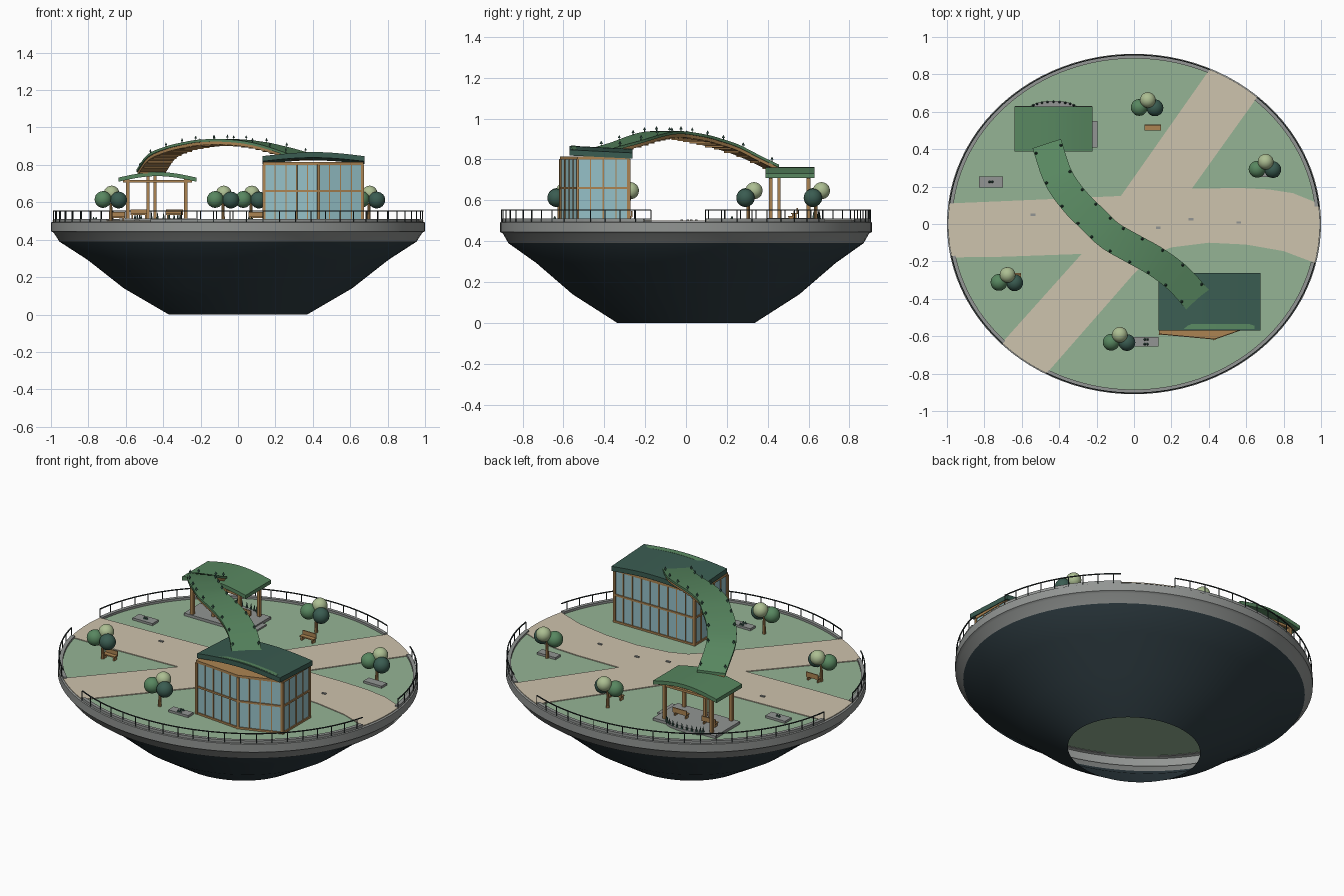
import bpy, bmesh, math
from math import sin, cos, pi, radians
from mathutils import Vector, Matrix

if "Cube" in bpy.data.objects:
    bpy.data.objects.remove(bpy.data.objects["Cube"])

RY = 0.91          # depth ratio of the oval deck
DECK = 0.497       # lawn height


def mat(name, r, g, b):
    m = bpy.data.materials.new(name)
    lin = [(c / 255 / 12.92) if c < 11 else ((c / 255 + 0.055) / 1.055) ** 2.4 for c in (r, g, b)]
    m.diffuse_color = (*lin, 1)
    m.use_nodes = True
    m.node_tree.nodes["Principled BSDF"].inputs["Base Color"].default_value = m.diffuse_color
    return m


GRASS = mat("lawn green", 149, 180, 149)
SAND = mat("path sand", 206, 195, 173)
SLATE = mat("dark slate", 47, 61, 67)
STONE = mat("concrete grey", 146, 149, 147)
GLASS = mat("pale blue glass", 150, 193, 200)
WOOD = mat("warm wood", 172, 132, 82)
TEAL = mat("deep teal", 58, 92, 81)
GREEN = mat("mid green", 88, 135, 96)
LEAF = mat("light leaf", 172, 190, 146)
METAL = mat("dark metal", 46, 54, 54)


def finish(name, bm, *mats, smooth=False):
    bmesh.ops.recalc_face_normals(bm, faces=bm.faces)
    me = bpy.data.meshes.new(name)
    bm.to_mesh(me)
    bm.free()
    ob = bpy.data.objects.new(name, me)
    bpy.context.collection.objects.link(ob)
    for m in mats:
        me.materials.append(m)
    if smooth:
        bpy.ops.object.select_all(action='DESELECT')
        bpy.context.view_layer.objects.active = ob
        ob.select_set(True)
        bpy.ops.object.shade_smooth_by_angle(angle=radians(30))
    return ob


def box(bm, x, y, z, sx, sy, sz, rot=0):
    """Box standing on height z."""
    m = (Matrix.Translation((x, y, z + sz / 2)) @ Matrix.Rotation(rot, 4, 'Z')
         @ Matrix.Diagonal((sx, sy, sz, 1)))
    bmesh.ops.create_cube(bm, size=1, matrix=m)


def cone(bm, x, y, z, r1, r2, h, n=6):
    bmesh.ops.create_cone(bm, cap_ends=True, segments=n, radius1=r1, radius2=r2, depth=h,
                          matrix=Matrix.Translation((x, y, z + h / 2)))


def prism(bm, pts, z0, z1):
    f = bm.faces.new([bm.verts.new((x, y, z0)) for x, y in pts])
    g = bmesh.ops.extrude_face_region(bm, geom=[f])["geom"]
    bmesh.ops.translate(bm, verts=[v for v in g if isinstance(v, bmesh.types.BMVert)], vec=(0, 0, z1 - z0))


def sweep(bm, sections):
    """Skin a list of equal closed sections and cap both ends."""
    rings = [[bm.verts.new(p) for p in s] for s in sections]
    n = len(rings[0])
    for a, b in zip(rings, rings[1:]):
        for i in range(n):
            bm.faces.new((a[i], a[(i + 1) % n], b[(i + 1) % n], b[i]))
    bm.faces.new(rings[0])
    bm.faces.new(rings[-1])


def oval(deg, r=1.0):
    return (r * cos(radians(deg)), r * RY * sin(radians(deg)))


def arc(a, b, r=1.0, n=10):
    return [oval(a + (b - a) * i / n, r) for i in range(n + 1)]


# Hull: open-bottomed bowl shell with a concrete rim
bm = bmesh.new()
profile = [(.37, 0), (.61, .14), (.805, .293), (.955, .39), (.985, .437), (1, .445), (1, .492), (.985, DECK)]
N = 96
rings = [[bm.verts.new((*oval(360 * i / N, r), z)) for i in range(N)] for r, z in profile]
for k, (a, b) in enumerate(zip(rings, rings[1:])):
    for i in range(N):
        f = bm.faces.new((a[i], a[(i + 1) % N], b[(i + 1) % N], b[i]))
        f.material_index = 1 if k >= 3 else 0
finish("bowl_hull", bm, SLATE, STONE, smooth=True)

# Lawn
bm = bmesh.new()
bm.faces.new([bm.verts.new((*oval(360 * i / N, .99), DECK)) for i in range(N)])
finish("lawn", bm, GRASS)

# Crossing footpaths
bm = bmesh.new()
path = (arc(-13.3, 7, .993) + [(.85, .165), (.72, .185), (.58, .192), (.31, .19)] + arc(48.5, 66, .993)
        + [(-.07, .15), (-.4, .135), (-.75, .12)] + arc(173, 191.4, .993)
        + [(-.7, -.175), (-.28, -.16)] + arc(224.7, 242, .993)
        + [(0, -.265), (.1, -.165), (.2, -.125), (.4, -.1), (.6, -.11), (.8, -.145)])
prism(bm, path, DECK + .0005, DECK + .005)
finish("footpaths", bm, SAND)

# Parapet and railing, open where the paths reach the edge
wall, rail = bmesh.new(), bmesh.new()
for a, b in ((6, 48.5), (66, 173), (191, 225), (242, 346.7)):
    n = int((b - a) / 2.5)
    angs = [a + (b - a) * i / n for i in range(n + 1)]

    def ring_strip(bm, r0, r1, z0, z1):
        sweep(bm, [[(*oval(t, r0), z0), (*oval(t, r1), z0), (*oval(t, r1), z1), (*oval(t, r0), z1)] for t in angs])
    ring_strip(wall, .972, .993, DECK - .002, .510)
    ring_strip(rail, .990, .996, .550, .555)
    for i in range(0, n + 1, 2):
        cone(rail, *oval(angs[i], .993), .495, .0028, .0028, .057, 5)
finish("parapet", wall, STONE)
finish("railing", rail, METAL)

# Large glass hall with a bowed front
outline = [(.14, -.585), (.43, -.612), (.665, -.53), (.665, -.28), (.14, -.28)]
bm = bmesh.new()
prism(bm, outline, DECK, .80)
finish("hall_glass", bm, GLASS)
frame = bmesh.new()
for p, q in zip(outline, outline[1:] + outline[:1]):
    d = Vector(q) - Vector(p)
    ang, n = math.atan2(d.y, d.x), max(2, round(d.length / .056))
    for i in range(n):
        c = Vector(p) + d * i / n
        w = .014 if i == 0 else .006
        box(frame, c.x, c.y, DECK, w, w + .002, .305, ang)
    mid = Vector(p) + d / 2
    for z in (DECK, .655):
        box(frame, mid.x, mid.y, z, d.length, .012, .011, ang)
prism(frame, [(.405 + (x - .405) * 1.02, -.43 + (y + .43) * 1.02) for x, y in outline], .80, .815)
finish("hall_frame", frame, WOOD)


# Curved roofs, arched along x
def roof(name, x0, x1, y0, y1, ze, rise, tilt, th, m):
    bm = bmesh.new()
    secs = []
    for i in range(17):
        u = i / 16
        z = ze + rise * sin(pi * u)
        x = x0 + (x1 - x0) * u
        secs.append([(x, y0, z + tilt - th), (x, y1, z - th), (x, y1, z), (x, y0, z + tilt)])
    sweep(bm, secs)
    return finish(name, bm, m, smooth=True)


roof("hall_roof", .13, .675, -.57, -.262, .832, .02, .015, .028, TEAL)
roof("hall_roof_strip", .175, .645, -.562, -.535, .8485, .018, .002, .008, GREEN)
roof("pavilion_roof", -.64, -.222, .388, .628, .732, .03, 0, .022, GREEN)

# Pavilion posts, floor and steps
bm = bmesh.new()
for x in (-.59, -.28):
    for y in (.415, .60):
        box(bm, x, y, .51, .018, .018, .22)
for x in (-.48, -.445):
    box(bm, x, .455, .51, .016, .016, .24)
box(bm, -.43, .415, .705, .37, .014, .014)
box(bm, -.43, .60, .705, .37, .014, .014)
finish("pavilion_posts", bm, WOOD)
bm = bmesh.new()
box(bm, -.43, .515, DECK, .41, .23, .016)
box(bm, -.21, .48, DECK, .028, .14, .009)
finish("pavilion_floor", bm, STONE)

# Curved planter behind the pavilion, filled with tufts
bm, tufts = bmesh.new(), bmesh.new()
bow = [(-.43 + .125 * cos(pi * i / 12), .62 + .038 * sin(pi * i / 12)) for i in range(13)]
prism(bm, bow, DECK, .512)
finish("curved_planter", bm, STONE)
for x, y in bow[1:-1]:
    cone(tufts, x, y - .005, .51, .007, .001, .035)

# Arching green walkway: smooth path through a few centre points
ctrl = [Vector(p) for p in ((-.467, .43, .775), (-.405, .25, .86), (-.315, .12, .902), (-.22, .025, .925),
                            (-.13, -.06, .937), (-.01, -.13, .936), (.115, -.2, .92), (.235, -.29, .89),
                            (.345, -.41, .855))]
ext = [2 * ctrl[0] - ctrl[1]] + ctrl + [2 * ctrl[-1] - ctrl[-2]]
line = []
for a, b, c, d in zip(ext, ext[1:], ext[2:], ext[3:]):
    for i in range(6):
        t = i / 6
        line.append(.5 * (2 * b + (c - a) * t + (2 * a - 5 * b + 4 * c - d) * t * t
                          + (3 * b - a - 3 * c + d) * t ** 3))
line.append(ctrl[-1])
sides = []
for i in range(len(line)):
    d = line[min(i + 1, len(line) - 1)] - line[max(i - 1, 0)]
    sides.append(Vector((d.y, -d.x, 0)).normalized())


def ribbon(name, half, top, bottom, m):
    bm = bmesh.new()
    sweep(bm, [[p + s * a * half + Vector((0, 0, z)) for a, z in ((-1, bottom), (1, bottom), (1, top), (-1, top))]
               for p, s in zip(line, sides)])
    finish(name, bm, m, smooth=True)


ribbon("walkway_top", .08, 0, -.014, GREEN)
ribbon("walkway_soffit", .074, -.013, -.03, WOOD)
ribs = bmesh.new()
for i in range(1, len(line) - 1, 2):
    p, s = line[i], sides[i]
    box(ribs, p.x, p.y, p.z - .037, .14, .007, .012, math.atan2(s.y, s.x))
finish("walkway_ribs", ribs, WOOD)
for i in range(1, len(line), 5):
    for k in (-1, 1):
        p = line[i] + sides[i] * .07 * k
        cone(tufts, p.x, p.y, p.z - .002, .002, .002, .014)
        cone(tufts, p.x, p.y, p.z + .009, .008, .001, .014)

# Trees: trunk and three round crowns
for i, (x, y) in enumerate(((-.68, -.30), (.07, .635), (.70, .305), (-.08, -.62))):
    bm = bmesh.new()
    cone(bm, x, y, DECK, .010, .007, .10, 8)
    finish(f"tree_trunk_{i + 1}", bm, WOOD)
    for part, dx, dy, z, r, m in (("left", -.042, -.012, .615, .045, GREEN), ("right", .042, -.014, .612, .045, TEAL),
                                  ("top", .004, .028, .647, .042, LEAF)):
        bm = bmesh.new()
        bmesh.ops.create_icosphere(bm, subdivisions=3, radius=r, matrix=Matrix.Translation((x + dx, y + dy, z)))
        finish(f"tree_crown_{part}_{i + 1}", bm, m, smooth=True)

# Wooden benches: seat, back and legs
bm = bmesh.new()
for x, y, z, w in ((-.645, -.28, DECK, .08), (.1, .515, DECK, .09), (-.53, .53, .512, .09), (-.34, .53, .512, .09)):
    box(bm, x, y, z + .02, w, .03, .007)
    box(bm, x, y + .014, z + .022, w, .006, .028)
    for k in (-1, 1):
        box(bm, x + k * w * .4, y, z, .007, .024, .021)
finish("benches", bm, WOOD)

# Low concrete planters with small tufts
bm = bmesh.new()
for x, y, w, d, n in ((-.765, .225, .13, .06, 1), (.065, -.63, .13, .05, 2), (.71, .275, .12, .05, 0)):
    box(bm, x, y, DECK, w, d, .013)
    for k in range(n):
        for j in (-1, 1):
            cone(tufts, x + j * .007, y + (k - (n - 1) / 2) * .025, .508, .008, .002, .014)
finish("low_planters", bm, STONE)
finish("tufts", tufts, TEAL)

# Small markers set in the paths
bm = bmesh.new()
for x, y in ((-.54, .05), (.13, -.02), (.305, .025), (.56, .008)):
    box(bm, x, y, DECK + .004, .026, .013, .006)
finish("path_markers", bm, STONE)
